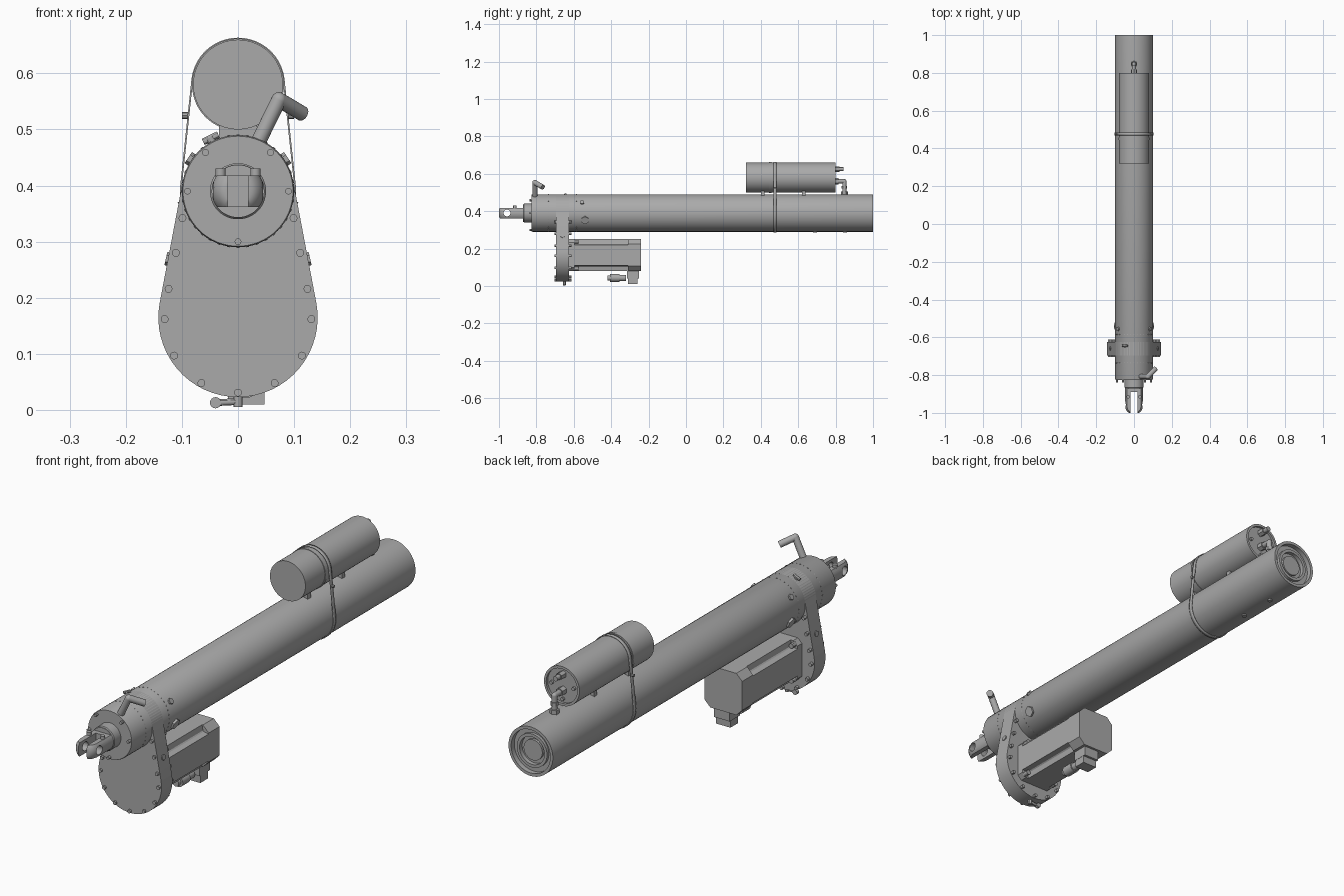
import bpy, bmesh
from math import sin, cos, pi, asin, radians
from mathutils import Vector, Matrix

if "Cube" in bpy.data.objects:
    bpy.data.objects.remove(bpy.data.objects["Cube"])

grey = bpy.data.materials.new("machine grey")
GREY = (0.40, 0.40, 0.40, 1)
grey.diffuse_color = GREY
grey.use_nodes = True
grey.node_tree.nodes["Principled BSDF"].inputs["Base Color"].default_value = GREY

BODY_Z, BODY_R = 0.39, 0.10
TANK_Z, TANK_R = 0.58, 0.08
CASE_Z, CASE_R = 0.165, 0.142
parts = []


def finish(name, bm):
    bmesh.ops.recalc_face_normals(bm, faces=bm.faces)
    mesh = bpy.data.meshes.new(name)
    bm.to_mesh(mesh)
    bm.free()
    mesh.materials.append(grey)
    ob = bpy.data.objects.new(name, mesh)
    bpy.context.collection.objects.link(ob)
    parts.append(ob)
    return ob


def add_rod(bm, a, b, r, seg=16, r2=None):
    a, b = Vector(a), Vector(b)
    rot = (b - a).to_track_quat('Z', 'Y').to_matrix().to_4x4()
    bmesh.ops.create_cone(bm, cap_ends=True, segments=seg, radius1=r,
                          radius2=r if r2 is None else r2, depth=(b - a).length,
                          matrix=Matrix.Translation((a + b) / 2) @ rot)


def rods(name, items):
    """Several cylinders in one object: (start, end, radius, sides)."""
    bm = bmesh.new()
    for item in items:
        add_rod(bm, *item)
    return finish(name, bm)


def tube(name, points, r):
    """Bent round bar with ball joints at the bends."""
    bm = bmesh.new()
    for a, b in zip(points, points[1:]):
        add_rod(bm, a, b, r, 20)
    for p in points[1:-1]:
        bmesh.ops.create_uvsphere(bm, u_segments=20, v_segments=12, radius=r,
                                  matrix=Matrix.Translation(p))
    return finish(name, bm)


def box(name, lo, hi):
    lo, hi = Vector(lo), Vector(hi)
    bm = bmesh.new()
    bmesh.ops.create_cube(bm, size=1, matrix=Matrix.Translation((lo + hi) / 2)
                          @ Matrix.Diagonal((*(hi - lo), 1)))
    return finish(name, bm)


def lathe(name, profile, z, seg=64):
    """Turn (radius, y) points round the y axis at height z."""
    bm = bmesh.new()
    vs = [bm.verts.new((r, y, z)) for r, y in profile]
    es = [bm.edges.new(e) for e in zip(vs, vs[1:])]
    bmesh.ops.spin(bm, geom=vs + es, cent=(0, 0, z), axis=(0, 1, 0),
                   angle=2 * pi, steps=seg)
    bmesh.ops.remove_doubles(bm, verts=bm.verts, dist=0.0002)
    return finish(name, bm)


def prism(name, outline, y0, y1, cap=True):
    """Extrude an (x, z) outline along y."""
    bm = bmesh.new()
    rings = [[bm.verts.new((x, y, z)) for x, z in outline] for y in (y0, y1)]
    n = len(outline)
    for i in range(n):
        j = (i + 1) % n
        bm.faces.new((rings[0][i], rings[0][j], rings[1][j], rings[1][i]))
    if cap:
        for ring in rings:
            bm.faces.new(ring)
    return finish(name, bm)


def hull(z_low, r_low, z_top, r_top, n=32):
    """Outline wrapped tightly round two circles."""
    a = asin((r_low - r_top) / (z_top - z_low))
    pts = []
    for z, r, start, sweep in ((z_top, r_top, a, pi - 2 * a),
                               (z_low, r_low, pi - a, pi + 2 * a)):
        for i in range(n + 1):
            t = start + sweep * i / n
            pts.append((r * cos(t), z + r * sin(t)))
    return pts


def cut(ob, cutters):
    for c in cutters:
        mod = ob.modifiers.new("cut", 'BOOLEAN')
        mod.operation, mod.solver, mod.object = 'DIFFERENCE', 'EXACT', c
        bpy.context.view_layer.objects.active = ob
        bpy.ops.object.modifier_apply(modifier=mod.name)
        parts.remove(c)
        bpy.data.objects.remove(c)


def radial(deg, r, y):
    t = radians(deg)
    return (r * cos(t), y, BODY_Z + r * sin(t))


# Main barrel with stepped rear end
lathe("main_barrel", [(0, -.825), (.098, -.825), (.1, -.82), (.1, 1), (.088, 1), (.088, .98),
      (.068, .98), (.068, .992), (.056, .992), (.056, .975), (.042, .975), (.042, .985),
      (0, .985)], BODY_Z)
lathe("rod_gland", [(0, -.82), (.05, -.82), (.05, -.865), (.046, -.87), (0, -.87)], BODY_Z, 48)

# Forked rod end: slotted, flattened and cross drilled
fork = lathe("rod_fork", [(0, -.86), (.047, -.86), (.047, -.965), (.043, -.983), (.034, -.995),
             (.025, -1), (0, -1)], BODY_Z, 48)
cut(fork, [box("slot", (-.018, -1.1, .3), (.018, -.89, .5)),
           box("flat_top", (-.1, -1.1, BODY_Z + .028), (.1, -.872, .5)),
           box("flat_bottom", (-.1, -1.1, .3), (.1, -.872, BODY_Z - .028)),
           rods("pin_hole", [((-.1, -.957, BODY_Z), (.1, -.957, BODY_Z), .018, 32)])])
rods("fork_screws", [((s * .031, -.915, .40), (s * .031, -.915, .43), .009, 16) for s in (-1, 1)])

# Screws on the front cover and the dotted screw rows round the head
rods("cover_screws", [(radial(a, .09, -.82), radial(a, .09, -.838), .006, 12)
                      for a in (0, 50, 130, 180, 270)])
rods("head_screw_rows", [(radial(a, .09, y), radial(a, .1012, y), .0025, 8)
                         for y in (-.735, -.585) for a in range(0, 360, 10)])

# Bent handle on the head
tube("handle", [(.03, -.808, .465), (.073, -.808, .553), (.115, -.765, .528)], .0135)

# Teardrop gear case
prism("gear_case", hull(CASE_Z, CASE_R, BODY_Z, BODY_R), -.695, -.625)
spots = [(s * x, z) for s in (-1, 1) for x, z in
         ((.066, .048), (.115, .097), (.132, .162), (.125, .216), (.112, .28), (.1, .342))]
spots.append((0, .031))
rods("case_screws", [((x * .99, -.703, z), (x * .99, -.612, z), .007, 12) for x, z in spots])
rods("case_plugs", [((s * .115, -.66, .267), (s * .1285, -.66, .27), .012, 6) for s in (-1, 1)])
rods("case_drain", [((0, -.65, .03), (0, -.65, .005), .008, 12),
                    ((-.04, -.65, .013), (-.002, -.65, .015), .006, 12),
                    ((-.04, -.657, .013), (-.04, -.643, .013), .01, 16)])

# Plugs on the barrel
rods("barrel_hex_plugs", [(radial(a, .09, -.54), radial(a, .107, -.54), .022, 6)
                          for a in (-22, 202)])
rods("barrel_small_plugs", [(radial(a, .09, -.555), radial(a, .107, -.555), .012, 6)
                            for a in (34, 146)])
rods("barrel_breather", [(radial(118, .09, -.645), radial(118, .108, -.645), .008, 12),
                         ((-.062, -.645, .478), (-.035, -.645, .491), .006, 12)])
rods("barrel_bottom_plugs", [(radial(270, .09, y), radial(270, .105, y), .01, 12)
                             for y in (.69, .85)])

# Motor with stepped corners, mounting flange and end cap
def corner_outline(h, steps):
    quarter = [(h - a, h - b) for a, b in steps]
    pts = []
    for k in range(4):
        c, s = round(cos(k * pi / 2)), round(sin(k * pi / 2))
        pts += [(c * x - s * z, CASE_Z + s * x + c * z) for x, z in quarter]
    return pts

prism("motor_flange", corner_outline(.085, [(0, .018), (.018, 0)]), -.63, -.595)
prism("motor_body", corner_outline(.085, [(0, .03), (.022, .026), (.026, .022), (.03, 0)]),
      -.6, -.27)
prism("motor_end_cap", corner_outline(.085, [(0, .026), (.026, 0)]), -.31, -.24)
rods("motor_screws", [((sx * .071, -.6, CASE_Z + sz * .071), (sx * .071, -.575, CASE_Z + sz * .071),
                       .01, 12) for sx in (-1, 1) for sz in (-1, 1)])

# Motor connector
box("connector_box", (-.022, -.315, .04), (.048, -.25, .09))
box("connector_foot", (-.018, -.31, .01), (.047, -.26, .042))
rods("connector_plug", [((.013, -.32, .043), (.013, -.37, .043), .017, 20),
                        ((.013, -.355, .043), (.013, -.405, .043), .022, 20),
                        ((.013, -.405, .043), (.013, -.42, .043), .014, 20)])

# Oil tank with recessed rear end
lathe("tank", [(0, .32), (TANK_R, .32), (TANK_R, .8), (.07, .8), (.07, .79), (0, .79)], TANK_Z)
box("tank_saddle_front", (-.034, .40, .478), (.034, .42, .52))
box("tank_saddle_rear", (-.034, .62, .478), (.034, .64, .52))

# Strap round tank and barrel
strap = prism("tank_strap", hull(BODY_Z, BODY_R + .002, TANK_Z, TANK_R + .002),
              .468, .484, cap=False)
wrap = strap.modifiers.new("thickness", 'SOLIDIFY')
wrap.thickness, wrap.offset = .003, 0
lathe("tank_band", [(.079, .445), (.082, .445), (.082, .457), (.079, .457)], TANK_Z)
rods("strap_buckles", [((s * .088, .476, .525), (s * .1, .476, .525), .006, 8) for s in (-1, 1)])

# Tank fittings and the feed elbow into the barrel
rods("tank_valve", [((0, .785, .625), (0, .82, .625), .015, 6),
                    ((0, .82, .625), (0, .842, .625), .01, 16)])
rods("tank_end_screws", [((x, .785, z), (x, .799, z), .007, 12)
                         for x, z in ((-.05, .58), (.05, .58), (0, .525))])
tube("feed_elbow", [(0, .785, .56), (0, .847, .56), (0, .847, .48)], .011)
rods("elbow_nuts", [((0, .79, .56), (0, .815, .56), .017, 6),
                    ((0, .847, .485), (0, .847, .505), .019, 6),
                    ((0, .847, .52), (0, .847, .535), .015, 6)])

# Smooth round surfaces, keep edges crisp
bpy.ops.object.select_all(action='DESELECT')
for ob in parts:
    ob.select_set(True)
bpy.context.view_layer.objects.active = parts[0]
bpy.ops.object.shade_smooth_by_angle(angle=radians(30))
